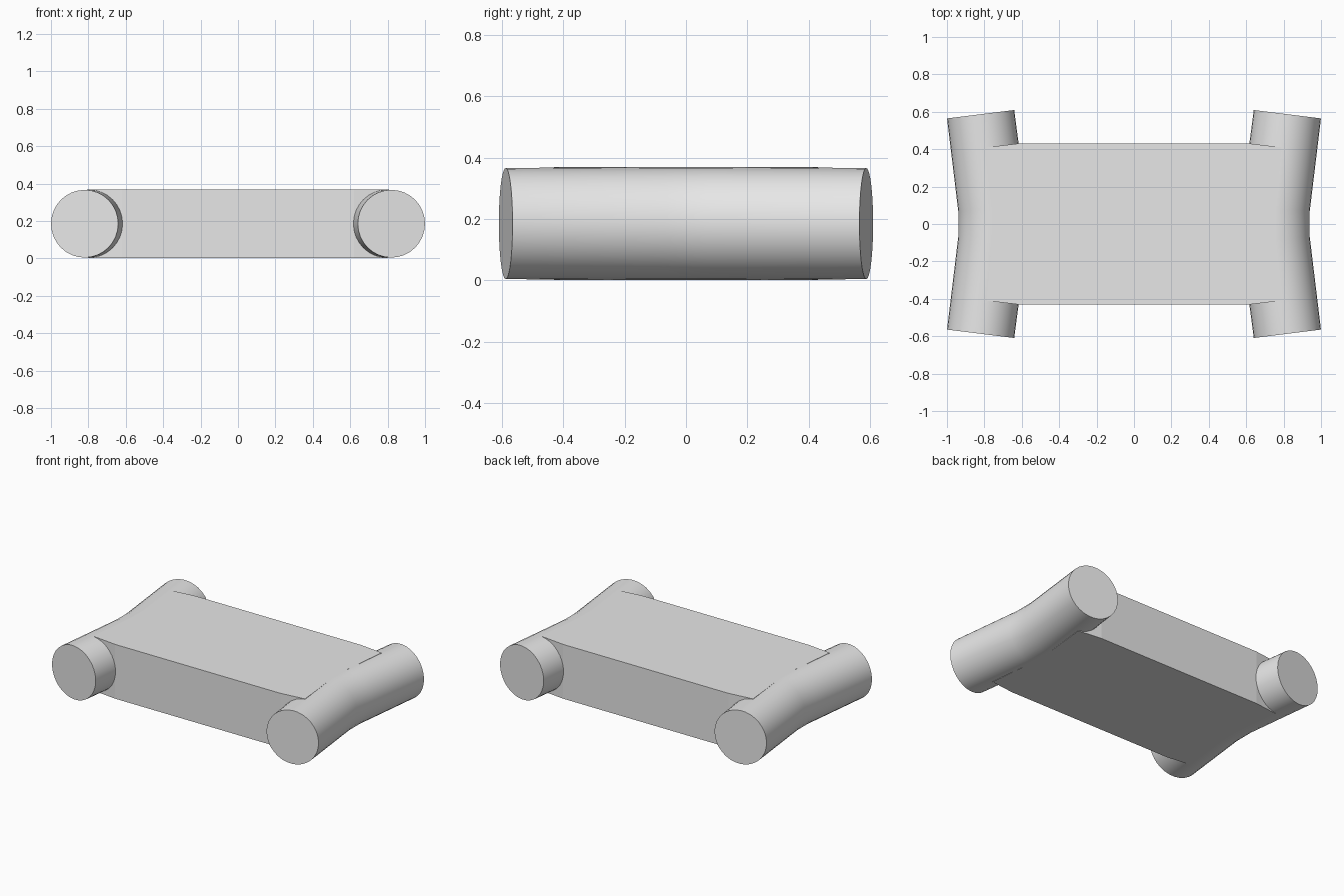
import bpy, bmesh, math
from mathutils import Vector

cube = bpy.data.objects.get("Cube")
if cube:
    bpy.data.objects.remove(cube)

grey = bpy.data.materials.new("light grey")
grey.use_nodes = True
colour = (0.8, 0.8, 0.8, 1)
grey.diffuse_color = colour
grey.node_tree.nodes["Principled BSDF"].inputs["Base Color"].default_value = colour

SIDES = 32
MID_Z = 0.185
TILT = math.atan(0.125)


def finish(name, bm):
    bmesh.ops.recalc_face_normals(bm, faces=bm.faces)
    mesh = bpy.data.meshes.new(name)
    bm.to_mesh(mesh)
    bm.free()
    mesh.materials.append(grey)
    obj = bpy.data.objects.new(name, mesh)
    bpy.context.collection.objects.link(obj)
    return obj


def bent_tube(name, side):
    """Round tube swept along y, bent outwards at both ends."""
    bm = bmesh.new()
    # centre x, centre y, radius, tilt of each ring
    stations = [(0.82, 0.587, 0.181, TILT), (0.756, 0.08, 0.184, TILT / 2)]
    path = [(x, -y, r, -t) for x, y, r, t in stations]
    path += stations[::-1]
    rings = []
    for x, y, r, tilt in path:
        across = Vector((side * math.cos(tilt), -math.sin(tilt), 0))
        ring = []
        for i in range(SIDES):
            a = 2 * math.pi * i / SIDES
            p = Vector((side * x, y, MID_Z)) + across * r * math.cos(a)
            p.z += r * math.sin(a)
            ring.append(bm.verts.new(p))
        rings.append(ring)
    for a, b in zip(rings, rings[1:]):
        for i in range(SIDES):
            j = (i + 1) % SIDES
            bm.faces.new((a[i], a[j], b[j], b[i]))
    bm.faces.new(rings[0])
    bm.faces.new(rings[-1])
    obj = finish(name, bm)
    bpy.ops.object.select_all(action="DESELECT")
    obj.select_set(True)
    bpy.context.view_layer.objects.active = obj
    bpy.ops.object.shade_smooth_by_angle(angle=math.radians(40))


bent_tube("left_tube", 1)
bent_tube("right_tube", -1)

# Flat slab whose ends follow the tube centre lines
quarter = [(0.756, 0.08), (0.79, 0.41), (0.62, 0.43)]
outline = quarter + [(-x, y) for x, y in quarter[::-1]]
outline += [(-x, -y) for x, y in outline]
bm = bmesh.new()
base = bm.faces.new([bm.verts.new((x, y, 0.001)) for x, y in outline])
top = bmesh.ops.extrude_face_region(bm, geom=[base])["geom"]
bmesh.ops.translate(bm, vec=(0, 0, 0.368),
                    verts=[v for v in top if isinstance(v, bmesh.types.BMVert)])
finish("slab", bm)
